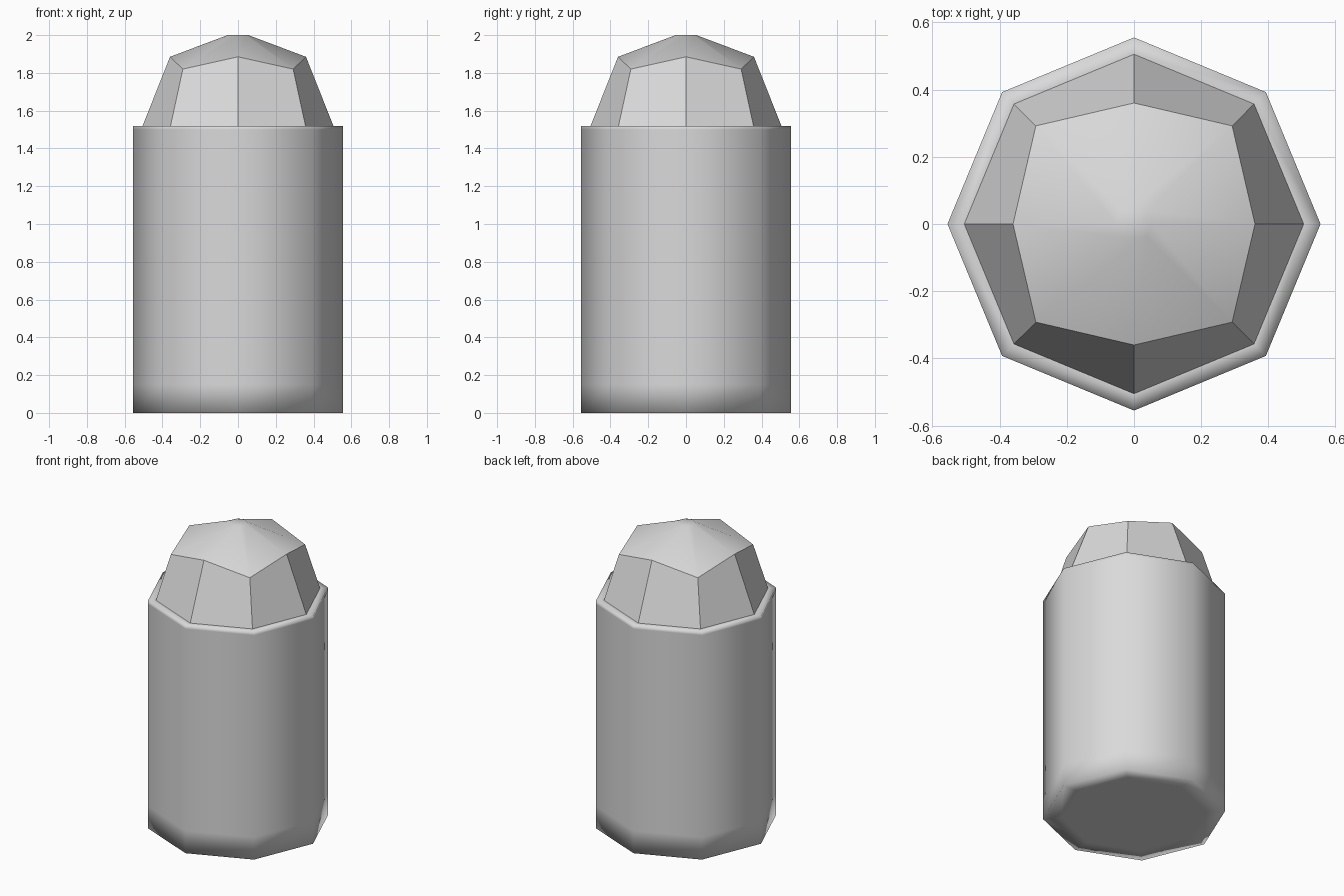
import bpy, bmesh
from math import cos, sin, pi

if "Cube" in bpy.data.objects:
    bpy.data.objects.remove(bpy.data.objects["Cube"])

SIDES = 8

grey = bpy.data.materials.new("light_grey")
grey.diffuse_color = (0.7, 0.7, 0.7, 1)
grey.use_nodes = True
grey.node_tree.nodes["Principled BSDF"].inputs["Base Color"].default_value = grey.diffuse_color


def lathe(name, rings, cap_start, cap_end, smooth_rule):
    """Stack octagonal rings given as (axis radius, axis z, corner radius, corner z)."""
    bm = bmesh.new()
    loops = []
    for ra, za, rc, zc in rings:
        loop = []
        for i in range(SIDES):
            r, z = (rc, zc) if i % 2 else (ra, za)
            a = 2 * pi * i / SIDES
            loop.append(bm.verts.new((r * cos(a), r * sin(a), z)))
        loops.append(loop)
    for k in range(len(loops) - 1):
        low, high = loops[k], loops[k + 1]
        for i in range(SIDES):
            j = (i + 1) % SIDES
            f = bm.faces.new((low[i], low[j], high[j], high[i]))
            f.smooth = smooth_rule(k)
    if cap_start:
        bm.faces.new(loops[0][::-1]).smooth = True
    if cap_end:
        bm.faces.new(loops[-1]).smooth = True
    # Keep a crease wherever a flat facet meets its neighbour
    for e in bm.edges:
        e.smooth = all(f.smooth for f in e.link_faces)
    me = bpy.data.meshes.new(name)
    bm.to_mesh(me)
    bm.free()
    me.materials.append(grey)
    ob = bpy.data.objects.new(name, me)
    bpy.context.collection.objects.link(ob)
    return ob


def ring(r, z):
    return (r, z, r, z)


# Softly shaded octagonal body with an inset base and a narrow top ledge
lathe("body",
      [ring(0.44, 0), ring(0.555, 0), ring(0.555, 0.15),
       ring(0.555, 1.50), ring(0.555, 1.52), ring(0.505, 1.52)],
      True, False, lambda k: True)

# Faceted dome: flat lower panels, smooth shallow crown with a zigzag rim
lathe("dome",
      [ring(0.505, 1.52), (0.36, 1.885, 0.413, 1.82), ring(0.055, 2.0)],
      False, True, lambda k: k > 0)
